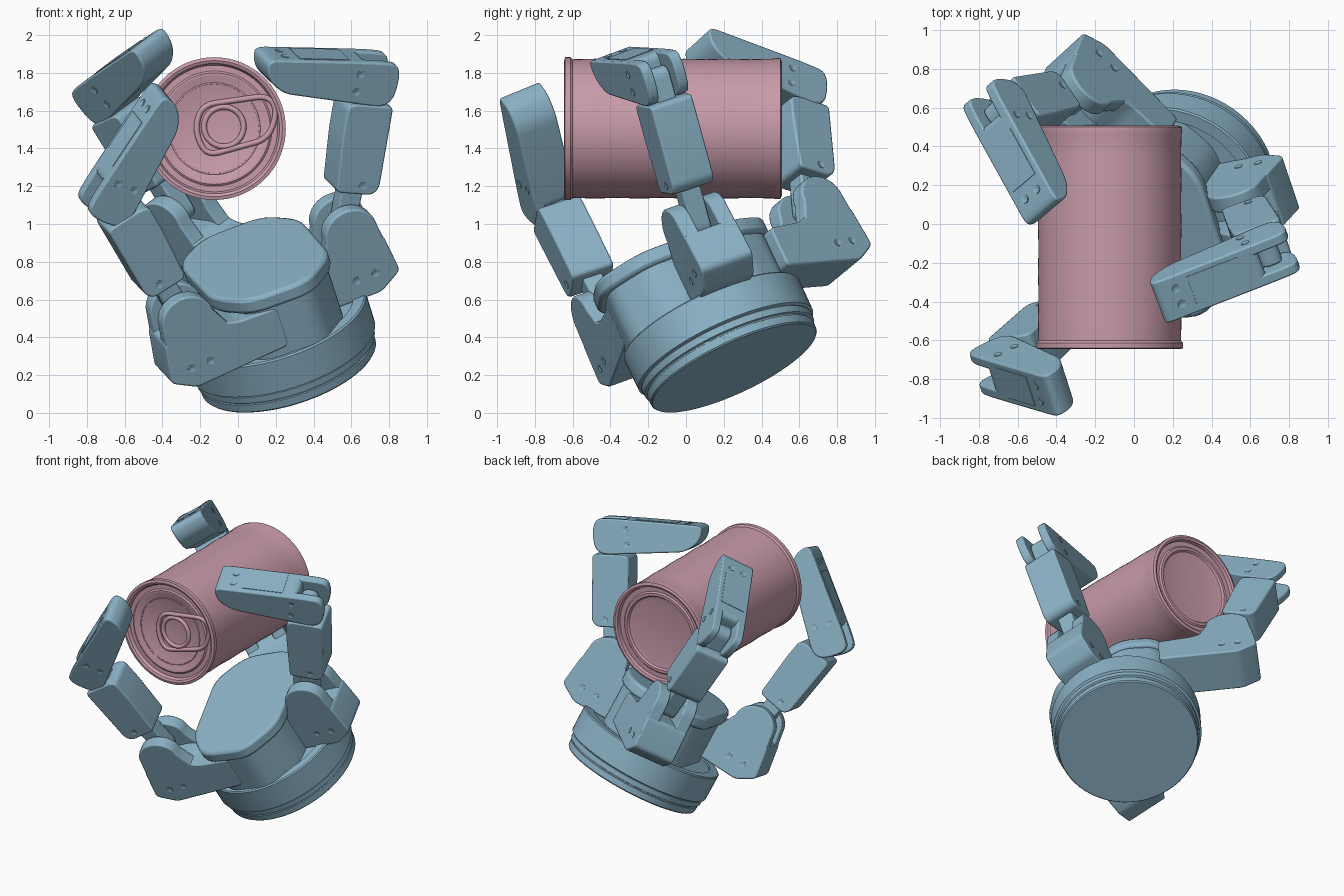
import bpy, bmesh, math
from mathutils import Vector, Matrix

if "Cube" in bpy.data.objects:
    bpy.data.objects.remove(bpy.data.objects["Cube"], do_unlink=True)


def material(name, rgb):
    m = bpy.data.materials.new(name)
    m.use_nodes = True
    m.diffuse_color = (*rgb, 1)
    m.node_tree.nodes["Principled BSDF"].inputs["Base Color"].default_value = (*rgb, 1)
    return m


BLUE = material("steel blue", (0.26, 0.45, 0.57))
PINK = material("dusty pink", (0.58, 0.33, 0.40))


def finish(bm, name, mat, bevel=0.0):
    bmesh.ops.recalc_face_normals(bm, faces=bm.faces)
    me = bpy.data.meshes.new(name)
    bm.to_mesh(me)
    bm.free()
    ob = bpy.data.objects.new(name, me)
    bpy.context.collection.objects.link(ob)
    me.materials.append(mat)
    if bevel:
        b = ob.modifiers.new("edge", "BEVEL")
        b.width, b.segments, b.limit_method = bevel, 2, "ANGLE"
        b.angle_limit = math.radians(40)
    bpy.ops.object.select_all(action="DESELECT")
    ob.select_set(True)
    bpy.context.view_layer.objects.active = ob
    bpy.ops.object.shade_smooth_by_angle(angle=math.radians(35))
    return ob


def frame(x, y, z, origin):
    m = Matrix((x, y, z)).transposed().to_4x4()
    m.translation = origin
    return m


def rounded(points, r, steps=5):
    """Round every corner of a closed outline."""
    pts, out = [Vector(p) for p in points], []
    for i, p in enumerate(pts):
        a, b = pts[i - 1] - p, pts[(i + 1) % len(pts)] - p
        s = p + a.normalized() * min(r, a.length * 0.48)
        e = p + b.normalized() * min(r, b.length * 0.48)
        for k in range(steps + 1):
            t = k / steps
            out.append(s * (1 - t) ** 2 + p * 2 * t * (1 - t) + e * t * t)
    return out


def prism(name, outline, z0, z1, mat4, mat=BLUE, bevel=0.01):
    bm = bmesh.new()
    low = [bm.verts.new((p[0], p[1], z0)) for p in outline]
    high = [bm.verts.new((p[0], p[1], z1)) for p in outline]
    bm.faces.new(low)
    bm.faces.new(high)
    for i in range(len(low)):
        bm.faces.new((low[i - 1], low[i], high[i], high[i - 1]))
    bm.transform(mat4)
    return finish(bm, name, mat, bevel)


def lathe(name, profile, mat4, mat, seg=64):
    bm = bmesh.new()
    vs = [bm.verts.new((r, 0, t)) for r, t in profile]
    es = [bm.edges.new(pair) for pair in zip(vs, vs[1:])]
    bmesh.ops.spin(bm, geom=vs + es, cent=(0, 0, 0), axis=(0, 0, 1),
                   angle=2 * math.pi, steps=seg, use_duplicate=False)
    bmesh.ops.remove_doubles(bm, verts=bm.verts, dist=0.0005)
    bm.transform(mat4)
    return finish(bm, name, mat)


def screw(name, centre, axis):
    m = Vector(axis).to_track_quat("Z", "Y").to_matrix().to_4x4()
    m.translation = centre
    lathe(name, [(0, -0.01), (0.022, -0.01), (0.022, 0.003), (0.015, 0.003),
                 (0.012, 0.001), (0, 0.001)], m, BLUE, 16)


# Hand frame: N is the tilted palm normal, U points to the thumb
N = Vector((-0.28, -0.41, 0.87)).normalized()
V = Vector((-0.304, 0.896, 0.324))
V = (V - N * V.dot(N)).normalized()
U = V.cross(N)
HAND = frame(U, V, N, Vector((0.27, 0.256, 0.237)))

# Round wrist base with fine grooves
lathe("wrist_base", [(0, 0), (0.475, 0), (0.482, 0.008), (0.484, 0.05), (0.477, 0.053),
                     (0.477, 0.06), (0.492, 0.064), (0.494, 0.1), (0.49, 0.104),
                     (0.508, 0.112), (0.51, 0.292), (0.502, 0.3), (0.44, 0.3), (0.44, 0.29),
                     (0, 0.29)], HAND, BLUE)

# Palm body and plate
palm = [(0.2, 0.45), (0.35, 0.23), (0.34, -0.32), (0.14, -0.54),
        (-0.2, -0.5), (-0.34, -0.28), (-0.34, 0.29), (-0.15, 0.47)]
prism("palm_body", rounded([(x * 0.93, y * 0.93) for x, y in palm], 0.08),
      0.25, 0.6, HAND)
prism("palm_plate", rounded(palm, 0.1), 0.59, 0.68, HAND, bevel=0.02)

CAN = Vector((-0.125, -0.07, 1.5))


def finger(label, knuckle, elbow, tip, out):
    """Housing, proximal link and fingertip that curl in the plane of out and N."""
    p1, p2, p3 = Vector(knuckle), Vector(elbow), Vector(tip)

    # Knuckle housing with a fork and an arm into the palm
    hinge = out.cross(N).normalized()
    base = frame(out, N, hinge, p1)
    prism(label + "_knuckle", rounded([(0.16, -0.08), (0.19, -0.31), (0.06, -0.385),
                                       (-0.48, -0.36), (-0.48, -0.13), (-0.25, -0.12),
                                       (-0.15, -0.08)], 0.03),
          -0.15, 0.15, base)
    cheek = [(0.145 * math.cos(a), 0.13 * math.sin(a))
             for a in (math.pi * k / 14 for k in range(15))]
    for s in (-1, 1):
        z = sorted((s * 0.06, s * 0.15))
        prism(label + "_knuckle_cheek", cheek + [(-0.22, -0.14), (-0.2, -0.2), (0.17, -0.2)],
              *z, base)
        for x in (-0.05, 0.06):
            screw(label + "_knuckle_screw", base @ Vector((x, -0.27, s * 0.15)), hinge * s)

    def segment_frame(a, b):
        d = (b - a).normalized()
        h = (hinge - d * hinge.dot(d)).normalized()
        o = h.cross(d)
        if o.dot((a + b) / 2 - CAN) < 0:
            o.negate()
        return frame(d, o, h, a), d, o, h

    # Proximal link: slim bar with a wide block around it
    m, d, o, h = segment_frame(p1, p2)
    n = (p2 - p1).length
    prism(label + "_link", rounded([(-0.06, -0.06), (n + 0.06, -0.06),
                                    (n + 0.06, 0.06), (-0.06, 0.06)], 0.06), -0.055, 0.055, m)
    a, b = 0.25 * n, 0.86 * n
    prism(label + "_middle", rounded([(a, -0.11), (a + 0.3, -0.13), (b - 0.02, -0.13), (b, -0.09),
                                      (b, 0.125), (a + 0.04, 0.125), (a, 0.09)], 0.03),
          -0.12, 0.12, m)
    for s in (-1, 1):
        screw(label + "_middle_screw", m @ Vector((a + 0.05, 0.03, s * 0.12)), h * s)

    # Fingertip: tapered housing with two cheeks round the joint
    m, d, o, h = segment_frame(p2, p3)
    prism(label + "_tip", rounded([(-0.02, -0.115), (0.5, -0.115), (0.6, -0.06), (0.635, 0.02),
                                   (0.62, 0.06), (0.06, 0.123), (0.06, 0.0)], 0.05),
          -0.118, 0.118, m, bevel=0.025)
    for s in (-1, 1):
        z = sorted((s * 0.06, s * 0.118))
        prism(label + "_tip_cheek", rounded([(-0.125, -0.115), (0.25, -0.115),
                                             (0.25, 0.1), (0.0, 0.13), (-0.125, 0.13)], 0.11),
              *z, m)
        for y in (-0.05, 0.05):
            screw(label + "_side_screw", m @ Vector((0.1, y, s * 0.118)), h * s)
        screw(label + "_tip_screw", m @ Vector((0.52, 0.072, s * 0.045)), o)
    prism(label + "_tip_panel", [(0.17, 0.09), (0.17, 0.114), (0.45, 0.083), (0.45, 0.06)],
          -0.085, 0.085, m, bevel=0)


finger("thumb", (0.555, 0.06, 1.0), (0.69, -0.15, 1.77), (0.11, -0.4, 1.85), U)
finger("front_finger", (-0.31, -0.42, 0.54), (-0.67, -0.735, 1.15), (-0.385, -0.865, 1.69), -U)
finger("back_finger", (-0.31, 0.64, 1.07), (-0.69, 0.58, 1.69), (-0.435, 0.04, 1.95),
       (V * 0.87 - U * 0.49).normalized())

# Can: lathed along y with recessed, ringed ends and faint ribs
can_axis = frame(Vector((1, 0, 0)), Vector((0, 0, -1)), Vector((0, 1, 0)),
                 Vector((-0.125, 0, 1.505)))
front = [(0, -0.618), (0.27, -0.618), (0.28, -0.624), (0.295, -0.624), (0.305, -0.616),
         (0.335, -0.616), (0.345, -0.638), (0.36, -0.645), (0.378, -0.64), (0.378, -0.612)]
ribs = [(0.367 + 0.003 * (k % 2), -0.6 + k * 0.118) for k in range(10)]
back = [(0.374, 0.48), (0.372, 0.5), (0.355, 0.507), (0.34, 0.5), (0.335, 0.475), (0.3, 0.475),
        (0.29, 0.485), (0.27, 0.485), (0.26, 0.472), (0.23, 0.466), (0, 0.466)]
lathe("can", front + ribs + back, can_axis, PINK)


# Pull tab, its finger ring and the scored lid
def loop(name, points, y, radius):
    cu = bpy.data.curves.new(name, "CURVE")
    cu.dimensions, cu.bevel_depth, cu.bevel_resolution = "3D", radius, 2
    sp = cu.splines.new("POLY")
    sp.points.add(len(points) - 1)
    for sp_point, p in zip(sp.points, points):
        sp_point.co = (p[0], y, p[1], 1)
    sp.use_cyclic_u = True
    ob = bpy.data.objects.new(name, cu)
    bpy.context.collection.objects.link(ob)
    cu.materials.append(PINK)


def ring(x, z, r):
    return [(x + r * math.cos(a), z + r * math.sin(a))
            for a in (math.tau * k / 40 for k in range(40))]


tab = [(-0.23, 1.5), (-0.17, 1.36), (0.16, 1.45), (0.21, 1.6), (0.16, 1.68), (-0.19, 1.63)]
loop("pull_tab", rounded(tab, 0.07), -0.623, 0.015)
loop("pull_tab_ring", ring(-0.075, 1.515, 0.105), -0.621, 0.015)
loop("lid_score", ring(-0.125, 1.505, 0.24), -0.616, 0.005)
